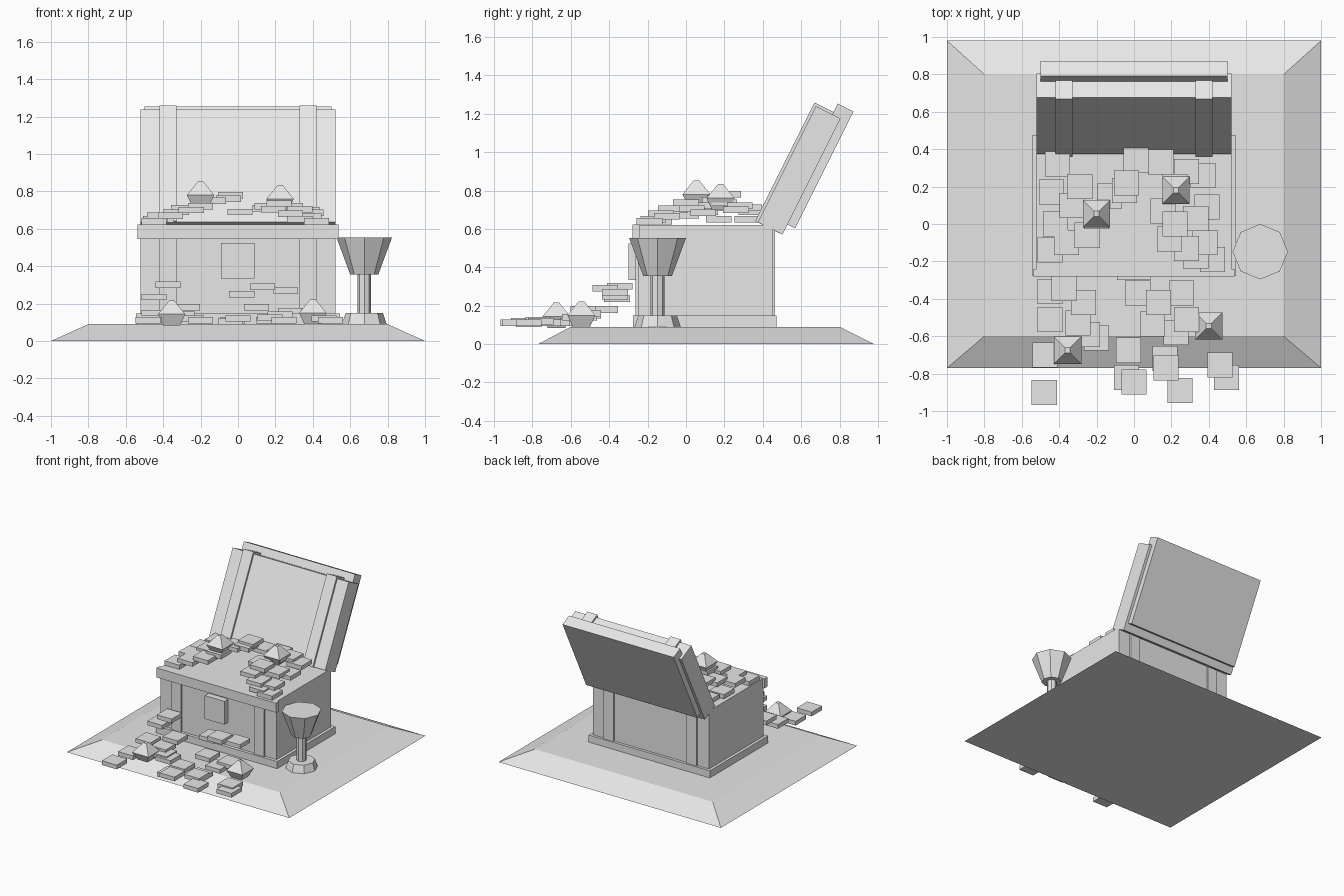
import bpy, bmesh, math
from mathutils import Matrix, Vector

gray = bpy.data.materials.new("pale_gray")
gray.diffuse_color = (0.8, 0.8, 0.8, 1)


def finish(name, bm):
    bmesh.ops.recalc_face_normals(bm, faces=bm.faces)
    mesh = bpy.data.meshes.new(name)
    bm.to_mesh(mesh)
    bm.free()
    mesh.materials.append(gray)
    obj = bpy.data.objects.new(name, mesh)
    bpy.context.collection.objects.link(obj)
    return obj


def add_box(bm, x0, x1, y0, y1, z0, z1):
    m = Matrix.Translation(((x0 + x1) / 2, (y0 + y1) / 2, (z0 + z1) / 2))
    m = m @ Matrix.Diagonal((x1 - x0, y1 - y0, z1 - z0, 1))
    bmesh.ops.create_cube(bm, size=1, matrix=m)


def box(name, *bounds):
    bm = bmesh.new()
    add_box(bm, *bounds)
    return finish(name, bm)


def add_rings(bm, rings):
    """Skin a stack of equal-length point rings and cap both ends."""
    loops = [[bm.verts.new(p) for p in ring] for ring in rings]
    n = len(loops[0])
    for a, b in zip(loops, loops[1:]):
        for i in range(n):
            j = (i + 1) % n
            bm.faces.new((a[i], a[j], b[j], b[i]))
    bm.faces.new(loops[0][::-1])
    bm.faces.new(loops[-1])


def rect(x0, x1, y0, y1, z):
    return [(x0, y0, z), (x1, y0, z), (x1, y1, z), (x0, y1, z)]


# Sloped ground mound
bm = bmesh.new()
add_rings(bm, [rect(-1, 1, -0.77, 0.98, 0), rect(-0.8, 0.8, -0.6, 0.8, 0.09)])
finish("mound", bm)

# Chest body
box("chest_body", -0.522, 0.522, -0.25, 0.45, 0.09, 0.62)
box("plinth", -0.545, 0.545, -0.275, 0.472, 0.09, 0.148)
box("front_rim", -0.538, 0.538, -0.28, -0.24, 0.545, 0.622)
box("lock_plate", -0.09, 0.087, -0.30, -0.24, 0.335, 0.525)
for side, s in (("left", -1), ("right", 1)):
    x0, x1 = sorted((s * 0.33, s * 0.42))
    box(side + "_body_strap", x0, x1, -0.264, 0.463, 0.12, 0.60)

# Open lid, built upright then leaned back about its lower inner edge
LEAN = Matrix.Translation((0, 0.375, 0.635)) @ Matrix.Rotation(-math.atan(0.5), 4, 'X')


def lid_part(name, *bounds):
    box(name, *bounds).data.transform(LEAN)


lid_part("lid", -0.522, 0.522, 0, 0.143, 0, 0.675)
lid_part("lid_back_panel", -0.5, 0.5, 0.095, 0.187, 0.058, 0.738)
for side, s in (("left", -1), ("right", 1)):
    x0, x1 = sorted((s * 0.33, s * 0.42))
    lid_part(side + "_lid_strap", x0, x1, -0.016, 0.13, -0.002, 0.69)


# Eight-sided goblet
def octagon(r, z):
    return [(0.675 + r * math.cos(i * math.pi / 4),
             -0.148 + r * math.sin(i * math.pi / 4), z) for i in range(8)]


bm = bmesh.new()
add_rings(bm, [octagon(r, z) for r, z in ((0.12, 0.09), (0.10, 0.15), (0.037, 0.15),
                                          (0.037, 0.355), (0.075, 0.355), (0.148, 0.552))])
finish("goblet", bm)

# Gems: square cut, centre given at the widest level
for i, (x, y, z) in enumerate(((-0.2, 0.055, 0.78), (0.225, 0.18, 0.76),
                               (-0.355, -0.675, 0.143), (0.4, -0.545, 0.15))):
    bm = bmesh.new()
    add_rings(bm, [rect(x - h, x + h, y - h, y + h, z + dz)
                   for h, dz in ((0.045, -0.06), (0.073, 0), (0.014, 0.073))])
    finish(f"gem_{i + 1}", bm)


# Square coins: (x, y, centre height)
def coins(name, places):
    bm = bmesh.new()
    for x, y, z in places:
        add_box(bm, x - 0.067, x + 0.067, y - 0.067, y + 0.067, z - 0.017, z + 0.017)
    finish(name, bm)


coins("spilled_coins_left", (
    (-0.48, -0.90, 0.11), (-0.475, -0.70, 0.11), (-0.20, -0.61, 0.11),
    (-0.375, -0.345, 0.30), (-0.45, -0.36, 0.235), (-0.45, -0.51, 0.15),
    (-0.27, -0.42, 0.18), (-0.30, -0.53, 0.14), (-0.25, -0.59, 0.12)))
coins("spilled_coins_right", (
    (-0.03, -0.675, 0.11), (-0.04, -0.82, 0.105), (0.0, -0.845, 0.12),
    (0.165, -0.72, 0.11), (0.17, -0.77, 0.125), (0.245, -0.89, 0.11),
    (0.46, -0.755, 0.12), (0.495, -0.82, 0.11), (0.255, -0.37, 0.27),
    (0.225, -0.58, 0.14), (0.28, -0.51, 0.16), (0.10, -0.535, 0.18),
    (0.13, -0.42, 0.29), (0.02, -0.37, 0.25)))
coins("heaped_coins_left", (
    (-0.41, 0.32, 0.65), (-0.44, 0.17, 0.65), (-0.42, 0.0, 0.67),
    (-0.45, -0.14, 0.64), (-0.36, -0.10, 0.67), (-0.29, 0.20, 0.71),
    (-0.33, 0.10, 0.69), (-0.25, -0.06, 0.70), (-0.20, 0.04, 0.72),
    (-0.13, 0.15, 0.75), (-0.04, 0.22, 0.78), (-0.05, 0.18, 0.76),
    (0.01, 0.34, 0.69)))
coins("heaped_coins_right", (
    (0.145, 0.33, 0.71), (0.22, 0.20, 0.735), (0.28, 0.28, 0.72),
    (0.37, 0.26, 0.70), (0.39, 0.09, 0.685), (0.33, 0.03, 0.705),
    (0.22, 0.0, 0.735), (0.155, 0.07, 0.72), (0.19, -0.08, 0.705),
    (0.38, -0.10, 0.665), (0.33, -0.17, 0.65), (0.42, -0.19, 0.64),
    (0.28, -0.13, 0.68)))
